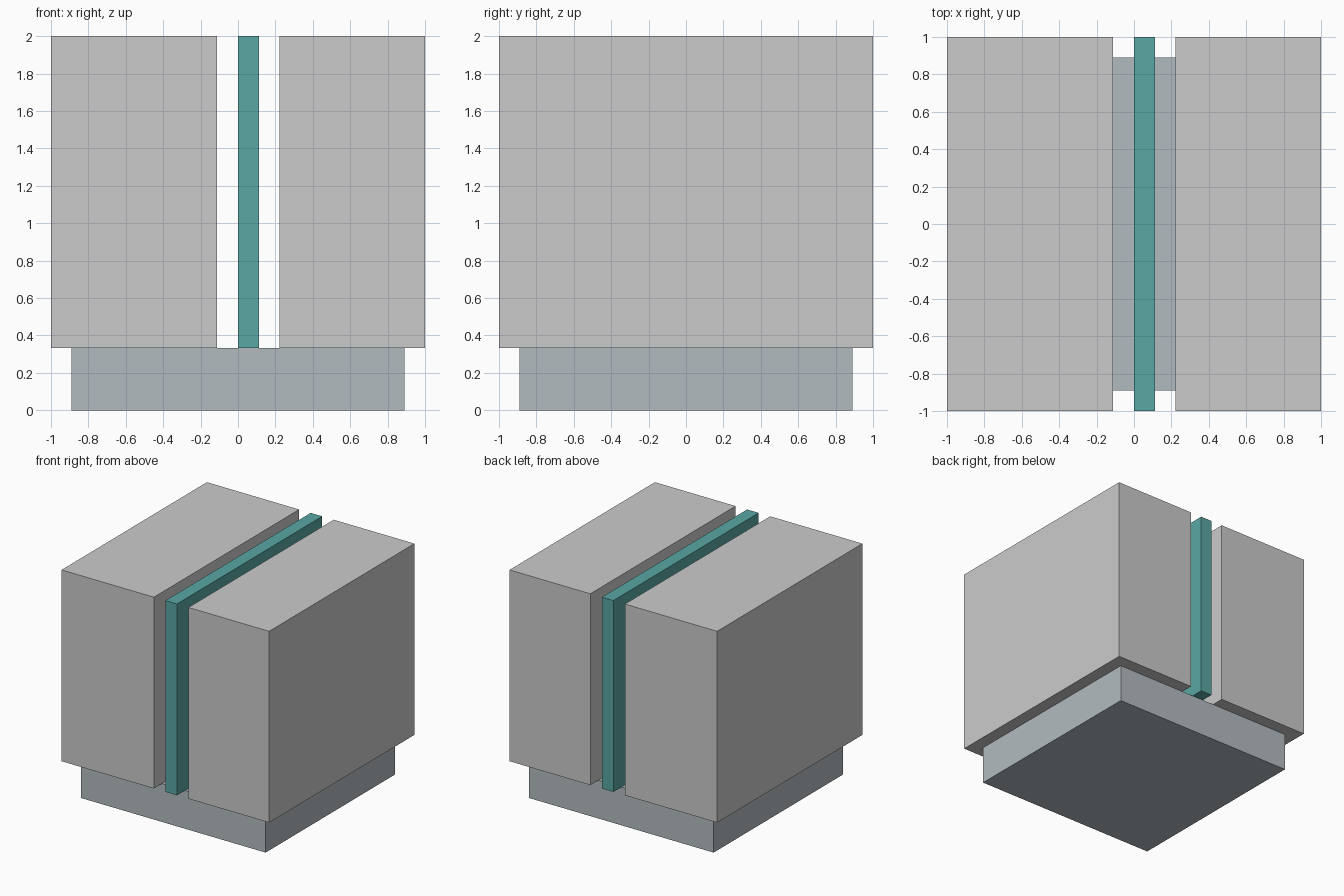
import bpy

if "Cube" in bpy.data.objects:
    bpy.data.objects.remove(bpy.data.objects["Cube"])


def material(name, color):
    mat = bpy.data.materials.new(name)
    mat.diffuse_color = color
    mat.use_nodes = True
    mat.node_tree.nodes["Principled BSDF"].inputs["Base Color"].default_value = mat.diffuse_color
    return mat


def box(name, lo, hi, mat=None):
    """Axis-aligned box spanning the corners lo and hi."""
    centre = [(a + b) / 2 for a, b in zip(lo, hi)]
    bpy.ops.mesh.primitive_cube_add(size=1, location=centre)
    obj = bpy.context.object
    obj.name = name
    obj.scale = [b - a for a, b in zip(lo, hi)]
    bpy.ops.object.transform_apply(location=False, rotation=False, scale=True)
    if mat:
        obj.data.materials.append(mat)
    return obj


U = 1 / 9        # design module
SEAM = 3 * U     # top of the plinth
TOP = 2.0

teal = material("teal", (0.10, 0.39, 0.37, 1))
blue_grey = material("blue_grey", (0.45, 0.50, 0.53, 1))

# Recessed plinth
box("plinth", (-8 * U, -8 * U, 0), (8 * U, 8 * U, SEAM), blue_grey)

# Two upright blocks with a teal fin standing in the slot between them
box("left_block", (-1, -1, SEAM), (-U, 1, TOP))
box("centre_fin", (0, -1, SEAM), (U, 1, TOP), teal)
box("right_block", (2 * U, -1, SEAM), (1, 1, TOP))
